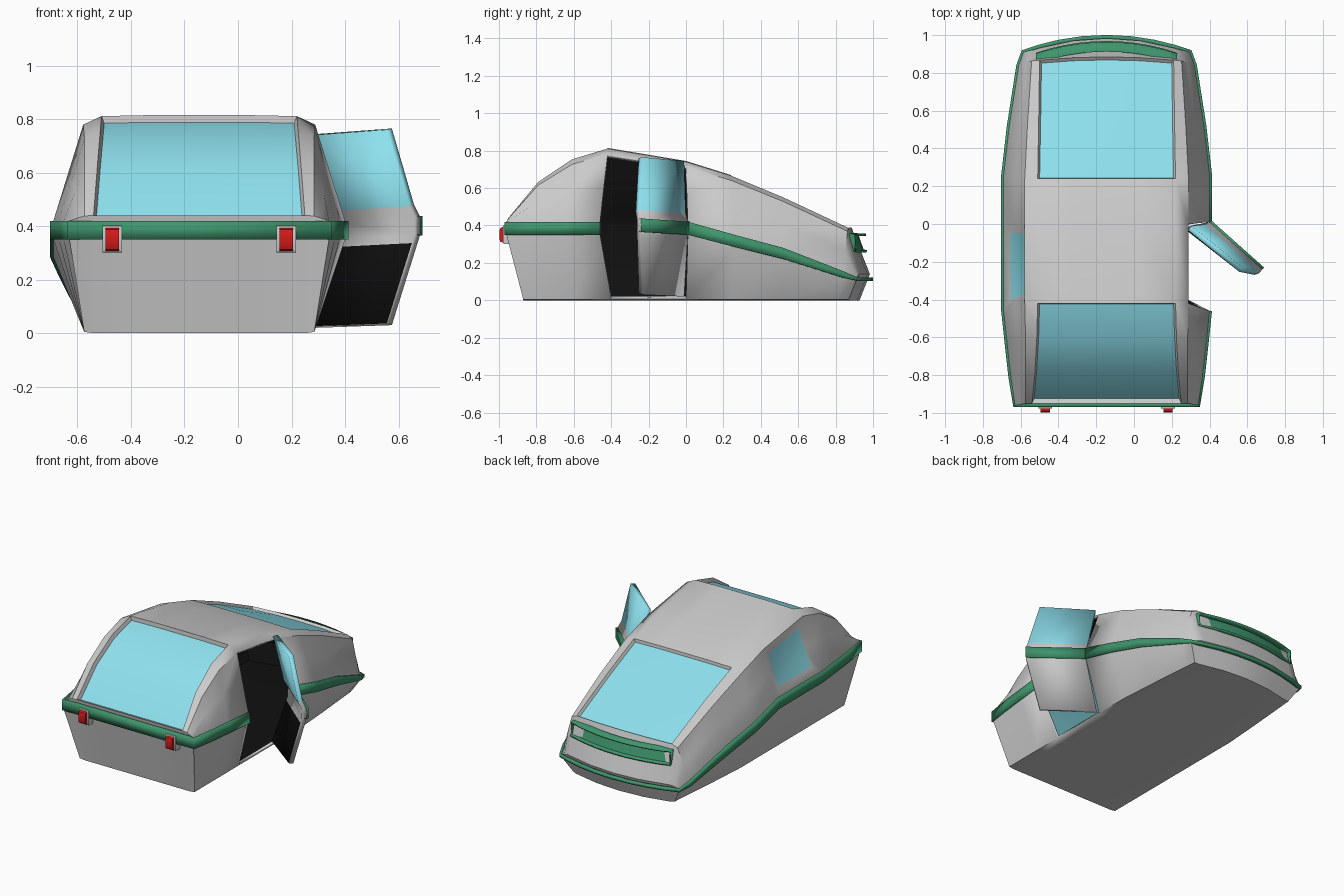
import bpy, bmesh

if "Cube" in bpy.data.objects:
    bpy.data.objects.remove(bpy.data.objects["Cube"])

CX = -0.145   # body centre line; the open door sticks out to +x


def mat(name, col):
    m = bpy.data.materials.new(name)
    m.diffuse_color = (*col, 1)
    m.use_nodes = True
    m.node_tree.nodes["Principled BSDF"].inputs["Base Color"].default_value = m.diffuse_color
    return m


GLASS = mat("glass", (0.27, 0.75, 0.85))
GREEN = mat("green_trim", (0.05, 0.30, 0.15))
RED = mat("red_lamp", (0.65, 0.01, 0.01))
BLACK = mat("dark_lining", (0.005, 0.005, 0.005))


def finish(bm, name, mats, thick=0, offset=-1.0, mat_off=0, angle=0.6):
    me = bpy.data.meshes.new(name)
    bm.to_mesh(me)
    bm.free()
    ob = bpy.data.objects.new(name, me)
    bpy.context.collection.objects.link(ob)
    for m in mats:
        me.materials.append(m)
    if thick:
        s = ob.modifiers.new("shell", 'SOLIDIFY')
        s.thickness, s.offset, s.material_offset = thick, offset, mat_off
    bpy.ops.object.select_all(action='DESELECT')
    bpy.context.view_layer.objects.active = ob
    ob.select_set(True)
    bpy.ops.object.shade_smooth_by_angle(angle=angle)
    return ob


def loft(bm, rows, closed=False):
    """Quads between rows of points; returns verts and faces as grids."""
    vs = [[bm.verts.new(p) for p in r] for r in rows]
    n = len(rows[0])
    fs = []
    for a, b in zip(vs, vs[1:]):
        fs.append([bm.faces.new((a[j], a[(j + 1) % n], b[(j + 1) % n], b[j]))
                   for j in range(n if closed else n - 1)])
    return vs, fs


def inset(bm, faces, t, depth, index):
    bmesh.ops.inset_region(bm, faces=faces, thickness=t, depth=depth, use_even_offset=True)
    for f in faces:
        f.material_index = index


# Body stations: y bottom, y belt, y top, half-width bottom, belt, window,
# z belt top, belt height, z roof, nose bow
STATIONS = [
    (-.87, -.96, -.95, .43, .485, .395, .42, .07, .44, 0),
    (-.75, -.81, -.79, .43, .507, .38, .42, .07, .635, 0),
    (-.60, -.65, -.61, .43, .525, .37, .42, .07, .757, 0),
    (-.40, -.46, -.42, .43, .545, .365, .42, .07, .815, 0),
    (0, .01, 0, .43, .545, .365, .42, .07, .745, 0),
    (.24, .26, .24, .43, .545, .365, .35, .065, .67, 0),
    (.52, .52, .52, .41, .515, .36, .28, .06, .552, .005),
    (.80, .84, .855, .385, .465, .355, .155, .035, .39, .03),
    (.85, .91, .905, .38, .44, .355, .122, .018, .14, .078),
]


def ring(st):
    yb, yB, yt, wb, wB, ww, zb, h, zt, bow = st
    d, dz = wB - ww, zt - zb
    half = [(0, yb, 0), (ww / 2, yb, 0), (ww, yb, 0), (wb, yb, .005),
            (wB, yB, zb - h), (wB, yB, zb),
            (wB - .32 * d, (yB + yt) / 2, zb + .47 * dz), (wB - .62 * d, yt, zb + .91 * dz),
            (ww, yt, zb + .99 * dz), (ww / 2, yt, zt), (0, yt, zt)]
    half = [(x, y + bow * (1 - (x / wB) ** 2), z) for x, y, z in half]
    full = half + [(-x, y, z) for x, y, z in half[9:0:-1]]
    return [(x + CX, y, z) for x, y, z in full]


# Body shell with recessed windows and an open doorway
rings = [ring(s) for s in STATIONS]
bm = bmesh.new()
vs, fs = loft(bm, rings, closed=True)
for r in (vs[0], vs[-1]):
    for ids in ((0, 1, 9, 10), (1, 2, 8, 9), range(2, 9)):
        bm.faces.new([r[i] for i in ids])
        bm.faces.new([r[-i % 20] for i in ids])
bmesh.ops.recalc_face_normals(bm, faces=bm.faces[:])
door_faces = fs[3][3:7]
rear = [f for row in fs[0:3] for f in row[8:12]]
front = [f for row in fs[5:7] for f in row[8:12]]
side = fs[3][13:15]
inset(bm, rear, .010, -.025, 1)
inset(bm, front, .010, -.018, 1)
inset(bm, side, .055, -.018, 2)
bmesh.ops.delete(bm, geom=door_faces, context='FACES')
finish(bm, "body_shell", [None, GLASS, GLASS, BLACK, GLASS, BLACK], .02, -1, 3)


# Green belt running around the body from door hinge to door latch
def belt_row(i, right):
    a, b = (4, 5) if right else (16, 15)
    return [rings[i][a], rings[i][b]]


rows = [belt_row(i, True) for i in range(4, 9)]
for x in (.36, .25, .13, 0, -.13, -.25, -.36):
    y = .91 + .078 * (1 - (x / .44) ** 2)
    rows.append([(x + CX, y, .104), (x + CX, y, .122)])
rows += [belt_row(i, False) for i in range(8, -1, -1)]
rows += [belt_row(i, True) for i in range(0, 4)]
bm = bmesh.new()
loft(bm, rows)
finish(bm, "belt_trim", [GREEN], .026, 0)

# Open door: hinge edge and free edge, bottom to top
hinge = [(.295, -.01, .02), (.40, .01, .35), (.40, .01, .42), (.305, -.01, .745)]
free = [(.575, -.23, .03), (.68, -.24, .365), (.68, -.24, .437), (.575, -.23, .765)]
bm = bmesh.new()
vs, fs = loft(bm, [free, hinge])
for f in fs[0]:
    f.normal_update()
    if f.normal.x < 0:
        f.normal_flip()
low, mid, up = fs[0]
inset(bm, [up], .05, -.012, 1)
inset(bm, [low], .035, 0, 2)
finish(bm, "open_door", [None, GLASS, None, None, GLASS, BLACK], .03, -1, 3)
bm = bmesh.new()
loft(bm, [free[1:3], hinge[1:3]])
finish(bm, "door_trim", [GREEN], .026, 0)

# Nose vent: bowed open trough
rows = []
for i in range(11):
    x = -.37 + .074 * i
    y = .885 + .06 * (1 - (x / .37) ** 2)
    rows.append([(x + CX, y + dy, z) for dy, z in
                 ((.018, .35), (-.028, .355), (.0, .268), (.022, .262))])
bm = bmesh.new()
vs, fs = loft(bm, rows)
for r in (vs[0], vs[-1]):
    bm.faces.new(r)
bmesh.ops.recalc_face_normals(bm, faces=bm.faces[:])
finish(bm, "nose_vent", [GREEN], .012, 0)


# Tail lamps in small housings
def block(name, x, y, z, sx, sy, sz, m, bevel):
    bm = bmesh.new()
    bmesh.ops.create_cube(bm, size=1)
    for v in bm.verts:
        v.co = (x + v.co.x * sx, y + v.co.y * sy, z + v.co.z * sz)
    edges = [e for e in bm.edges if all(v.co.y < y for v in e.verts)
             and abs(e.verts[0].co.x - e.verts[1].co.x) > .01]
    bmesh.ops.bevel(bm, geom=edges, offset=bevel, segments=2, affect='EDGES', profile=.5)
    finish(bm, name, m)


for side_name, s in (("left", -1), ("right", 1)):
    x = CX + s * .325
    block("lamp_housing_" + side_name, x, -.953, .352, .072, .05, .10, [], .005)
    block("tail_lamp_" + side_name, x, -.968, .35, .05, .06, .085, [RED], .02)
